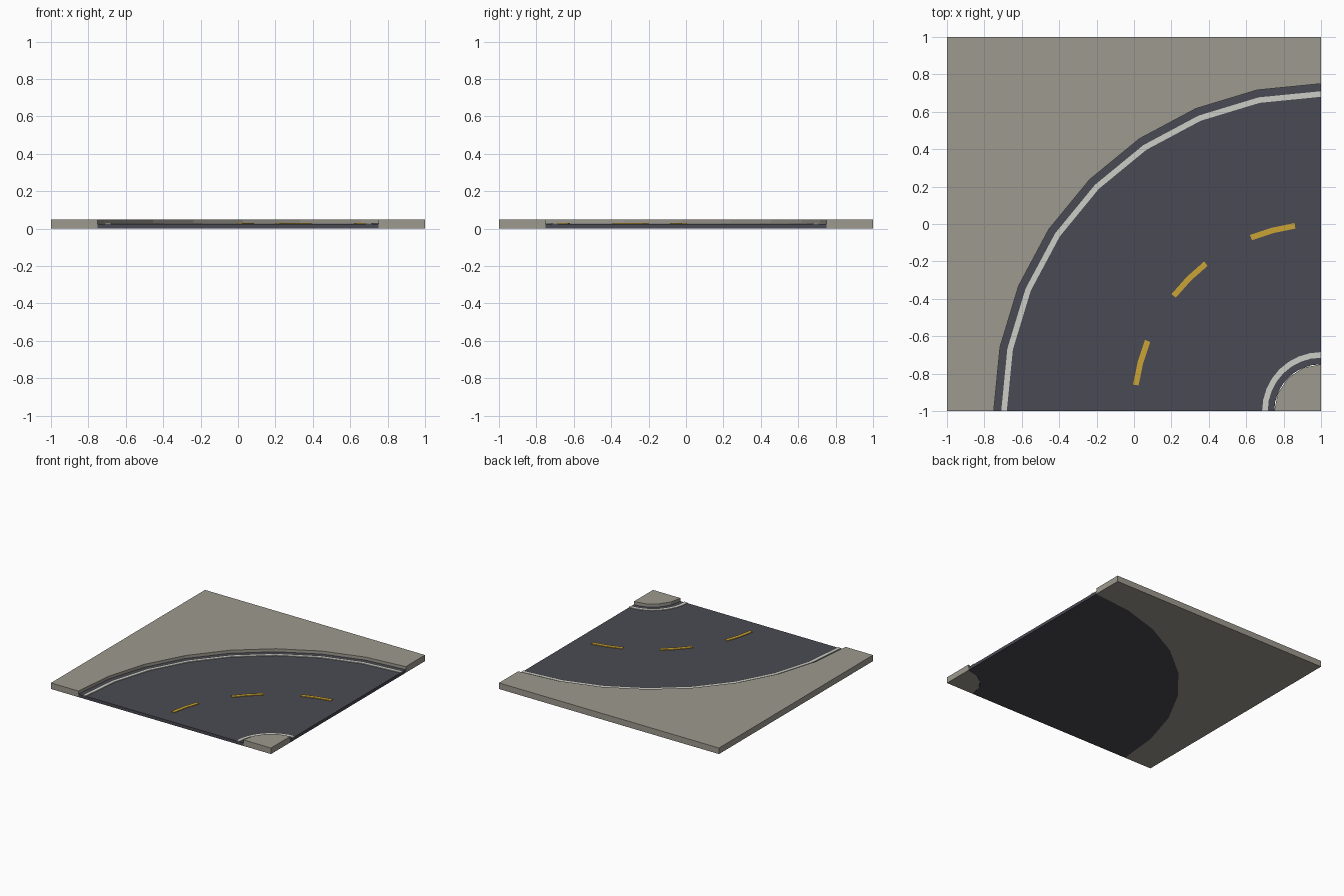
import bpy, bmesh, math

if "Cube" in bpy.data.objects:
    bpy.data.objects.remove(bpy.data.objects["Cube"])

CX, CY = 1.0, -1.0          # centre of the bend
SEGS = 8                    # facets of the quarter turn


def material(name, rgb):
    m = bpy.data.materials.new(name)
    m.diffuse_color = (*rgb, 1.0)
    m.use_nodes = True
    m.node_tree.nodes["Principled BSDF"].inputs["Base Color"].default_value = m.diffuse_color
    return m


PAVING = material("paving_grey", (0.34, 0.32, 0.275))
ASPHALT = material("asphalt", (0.068, 0.068, 0.087))
WHITE = material("line_white", (0.61, 0.61, 0.57))
YELLOW = material("dash_yellow", (0.60, 0.37, 0.035))


def arc(r, a0=0.0, a1=90.0, n=SEGS):
    """Points round the bend; 0 degrees points to -x, 90 to +y."""
    angles = [math.radians(a0 + (a1 - a0) * i / n) for i in range(n + 1)]
    return [(CX - r * math.cos(a), CY + r * math.sin(a)) for a in angles]


def slab(name, outline, z0, z1, mat):
    """Extrude a flat outline from z0 up to z1."""
    bm = bmesh.new()
    base = bm.faces.new([bm.verts.new((x, y, z0)) for x, y in outline])
    ext = bmesh.ops.extrude_face_region(bm, geom=[base], use_keep_orig=True)
    top = [v for v in ext["geom"] if isinstance(v, bmesh.types.BMVert)]
    bmesh.ops.translate(bm, verts=top, vec=(0, 0, z1 - z0))
    bmesh.ops.recalc_face_normals(bm, faces=bm.faces)
    me = bpy.data.meshes.new(name)
    bm.to_mesh(me)
    bm.free()
    me.materials.append(mat)
    ob = bpy.data.objects.new(name, me)
    bpy.context.collection.objects.link(ob)
    return ob


def band(name, r0, r1, z0, z1, mat, a0=0.0, a1=90.0, n=SEGS):
    """Curved strip between two radii."""
    return slab(name, arc(r1, a0, a1, n) + arc(r0, a0, a1, n)[::-1], z0, z1, mat)


ROAD, PAINT, KERB = 0.025, 0.03, 0.05

# Road surface
band("road", 0.25, 1.75, 0, ROAD, ASPHALT)

# Raised pavements: large outer one and small inside corner
slab("outer_pavement", arc(1.75) + [(1, 1), (-1, 1), (-1, -1)], 0, KERB, PAVING)
slab("corner_pavement", arc(0.25, n=4) + [(CX, CY)], 0, KERB, PAVING)

# White edge lines
band("outer_edge_line", 1.68, 1.71, ROAD, PAINT, WHITE)
band("inner_edge_line", 0.285, 0.315, ROAD, PAINT, WHITE)

# Yellow centre dashes
for i, mid in enumerate((15, 45, 75)):
    band(f"centre_dash_{i + 1}", 0.985, 1.015, ROAD, PAINT, YELLOW, mid - 7, mid + 7, 2)
